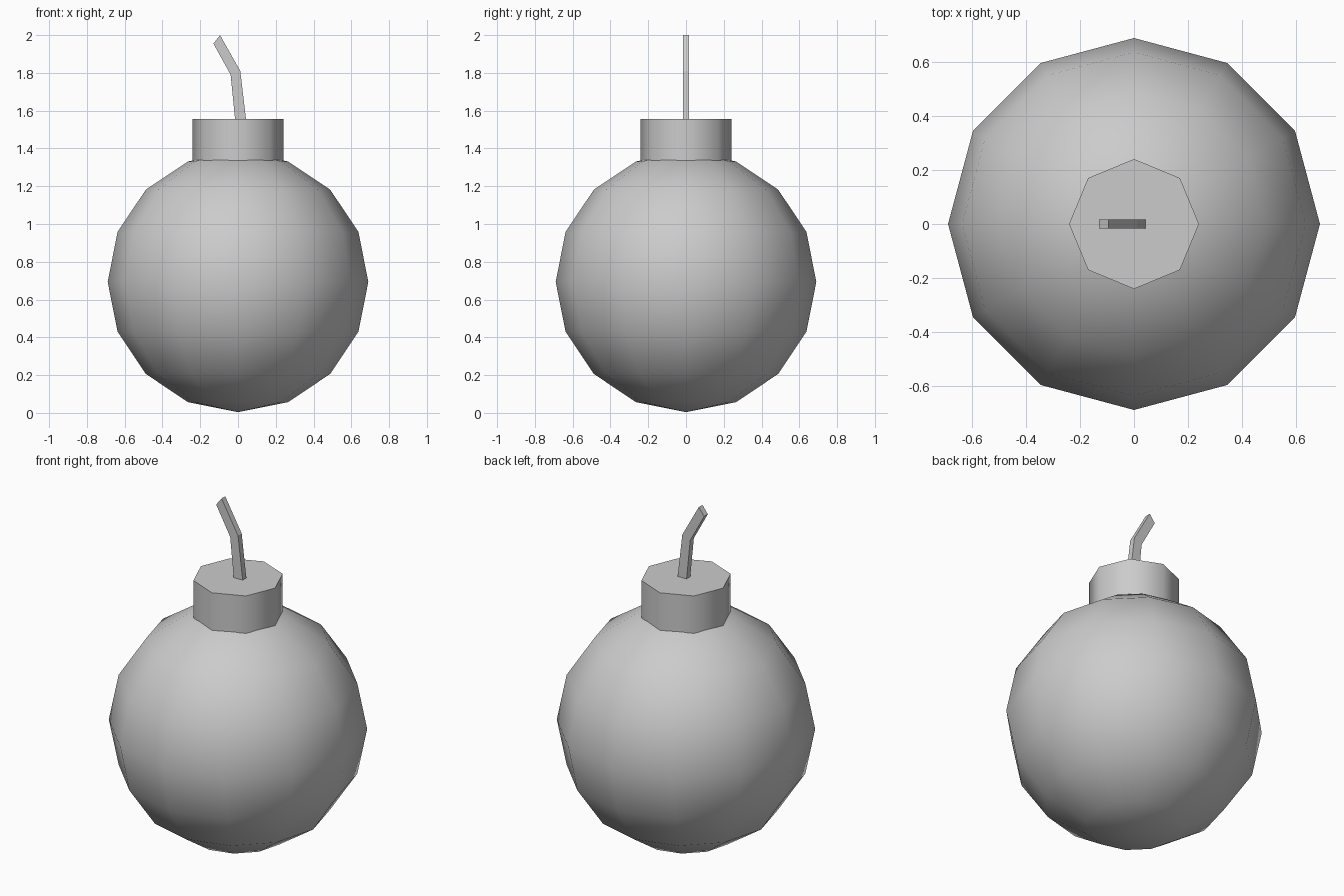
import bpy, bmesh
from mathutils import Matrix

if "Cube" in bpy.data.objects:
    bpy.data.objects.remove(bpy.data.objects["Cube"])


def finish(bm, name, smooth_angle=None):
    bmesh.ops.recalc_face_normals(bm, faces=bm.faces[:])
    mesh = bpy.data.meshes.new(name)
    bm.to_mesh(mesh)
    bm.free()
    ob = bpy.data.objects.new(name, mesh)
    bpy.context.collection.objects.link(ob)
    if smooth_angle:
        bpy.ops.object.select_all(action='DESELECT')
        ob.select_set(True)
        bpy.context.view_layer.objects.active = ob
        bpy.ops.object.shade_smooth_by_angle(angle=smooth_angle)
    return ob


# Round body: low-poly sphere
bm = bmesh.new()
bmesh.ops.create_uvsphere(bm, u_segments=12, v_segments=8, radius=0.69,
                          matrix=Matrix.Translation((0, 0, 0.695)))
bmesh.ops.translate(bm, verts=bm.verts[:],
                    vec=(0, 0, -min(v.co.z for v in bm.verts)))
bmesh.ops.translate(bm, verts=bm.verts[:], vec=(0, 0, 0.004))
finish(bm, "body", 1.0)

# Neck cap: octagonal prism with a corner on each axis
bm = bmesh.new()
ring = [bm.verts.new(Matrix.Rotation(i * 0.785398, 3, 'Z') @ Matrix.Identity(3).col[0] * 0.241)
        for i in range(8)]
for v in ring:
    v.co.z = 1.337
face = bm.faces.new(ring)
ext = bmesh.ops.extrude_face_region(bm, geom=[face], use_keep_orig=True)
bmesh.ops.translate(bm, vec=(0, 0, 1.557 - 1.337),
                    verts=[g for g in ext["geom"] if isinstance(g, bmesh.types.BMVert)])
finish(bm, "neck_cap", 1.0)

# Fuse: bent strip, pairs of (left, right) points in the front view
pairs = [((-0.015, 1.55), (0.043, 1.55)),
         ((-0.039, 1.79), (0.012, 1.81)),
         ((-0.130, 1.955), (-0.095, 2.0))]
bm = bmesh.new()
rings = [[bm.verts.new((x, y, z)) for (x, z), y in
          ((l, -0.017), (r, -0.017), (r, 0.017), (l, 0.017))] for l, r in pairs]
for a, b in zip(rings, rings[1:]):
    for i in range(4):
        j = (i + 1) % 4
        bm.faces.new((a[i], a[j], b[j], b[i]))
bm.faces.new(rings[0])
bm.faces.new(rings[-1])
finish(bm, "fuse")
